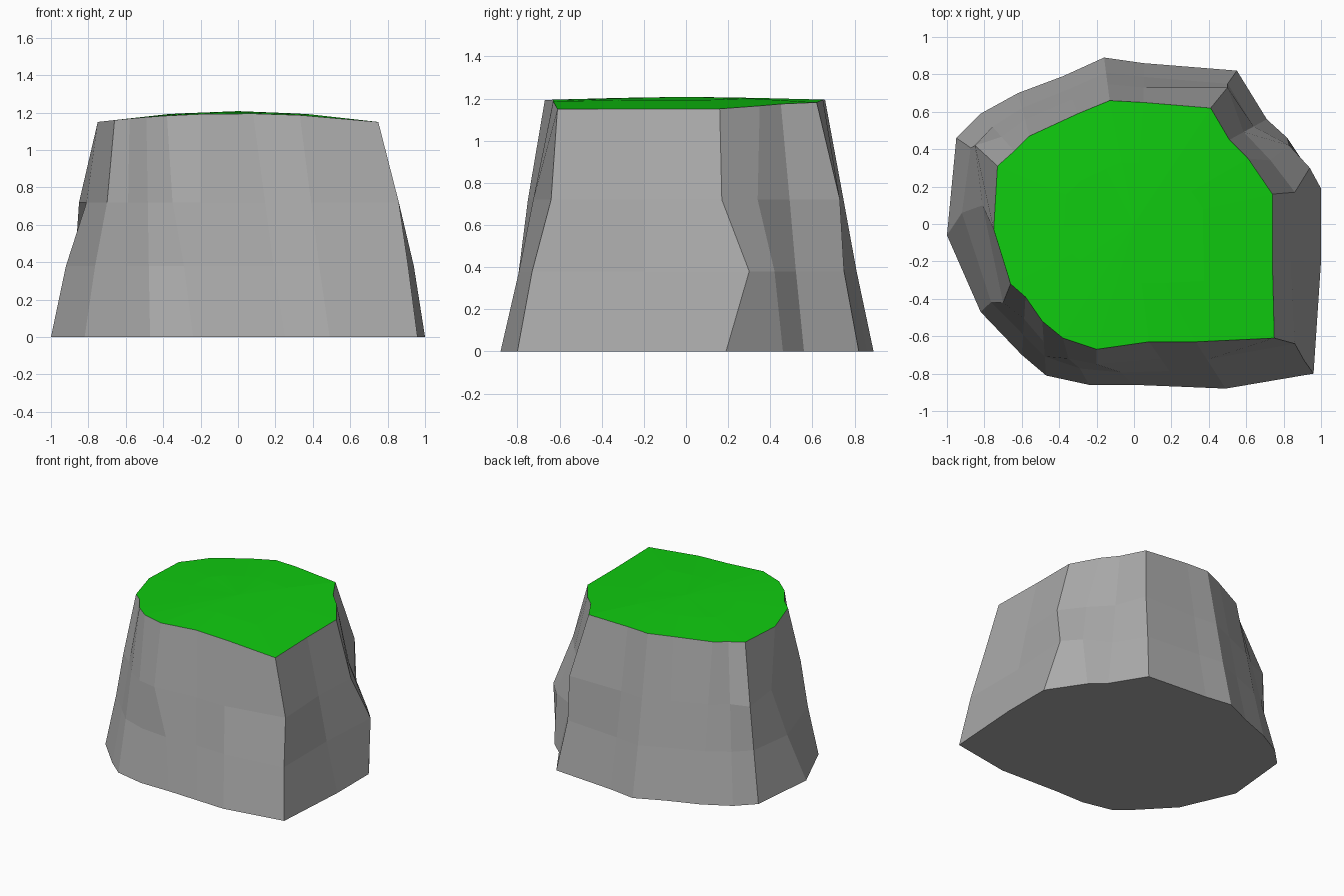
import bpy
import bmesh
from mathutils import Vector

default_cube = bpy.data.objects.get("Cube")
if default_cube:
    bpy.data.objects.remove(default_cube, do_unlink=True)


def make_material(name, colour):
    material = bpy.data.materials.new(name)
    material.use_nodes = True
    material.diffuse_color = colour
    shader = material.node_tree.nodes["Principled BSDF"]
    shader.inputs["Base Color"].default_value = colour
    return material


stone = make_material("grey stone", (0.4, 0.4, 0.4, 1))
grass = make_material("green grass", (0.005, 0.6, 0.005, 1))

# Matching outlines of the foot and the rim, counterclockwise from the front left corner
foot = [(.96, -.8), (1, -.2), (1, .19), (.82, .46), (.71, .56),
        (.55, .82), (.05, .86), (-.16, .89), (-.38, .79), (-.62, .7),
        (-.82, .59), (-.95, .46), (-1, -.06), (-.82, -.47), (-.6, -.7),
        (-.47, -.81), (-.24, -.86), (0, -.86), (.25, -.87), (.49, -.88)]
rim = [(.75, -.61), (.74, -.2), (.74, .16), (.61, .35), (.51, .45),
       (.41, .62), (.05, .65), (-.13, .66), (-.3, .59), (-.56, .47),
       (-.64, .39), (-.73, .31), (-.75, -.03), (-.66, -.32), (-.58, -.39),
       (-.49, -.52), (-.38, -.61), (-.2, -.67), (.08, -.63), (.33, -.63)]

# Chipped corners: outline index -> position on the lower and the upper ledge
lower_chips = {0: (.91, -.73), 2: (.94, .3), 3: (.83, .42), 12: (-.92, .06)}
upper_chips = {0: (.86, -.64), 2: (.86, .17), 3: (.73, .34), 5: (.5, .73),
               11: (-.85, .42), 12: (-.81, .1), 13: (-.7, -.42),
               16: (-.35, -.72), 17: (-.2, -.75)}


def rim_height(x):
    return 1.195 - 0.08 * x * x


def ledge(height, blend, chips):
    """Blend foot and rim at a height, then move the chipped corners."""
    points = []
    for i, (low, high) in enumerate(zip(foot, rim)):
        x, y = chips.get(i, Vector(low).lerp(Vector(high), blend))
        points.append((x, y, height))
    return points


def bridge(bm, lower, upper):
    count = len(lower)
    for i in range(count):
        j = (i + 1) % count
        bm.faces.new((lower[i], lower[j], upper[j], upper[i]))


def add_ring(bm, points):
    return [bm.verts.new(p) for p in points]


def finish(bm, name, material):
    mesh = bpy.data.meshes.new(name)
    bm.to_mesh(mesh)
    bm.free()
    mesh.materials.append(material)
    obj = bpy.data.objects.new(name, mesh)
    bpy.context.collection.objects.link(obj)
    return obj


# Rock body: faceted walls lofted through the ledges, closed underneath
rim_points = [(x, y, rim_height(x)) for x, y in rim]
bm = bmesh.new()
rings = [add_ring(bm, points) for points in (
    ledge(0, 0, {}),
    ledge(0.38, 0.35, lower_chips),
    ledge(0.72, 0.62, upper_chips),
    rim_points)]
for lower, upper in zip(rings, rings[1:]):
    bridge(bm, lower, upper)
bm.faces.new(list(reversed(rings[0])))
finish(bm, "rock_body", stone)

# Grass top: gently domed cap that shares the rim outline
bm = bmesh.new()
outer = add_ring(bm, rim_points)
inner = add_ring(bm, [(x * 0.5, y * 0.5, rim_height(x * 0.5) + 0.008)
                      for x, y in rim])
bridge(bm, outer, inner)
peak = bm.verts.new((0, 0, 1.208))
for a, b in zip(inner, inner[1:] + inner[:1]):
    bm.faces.new((a, b, peak))
finish(bm, "grass_top", grass)
